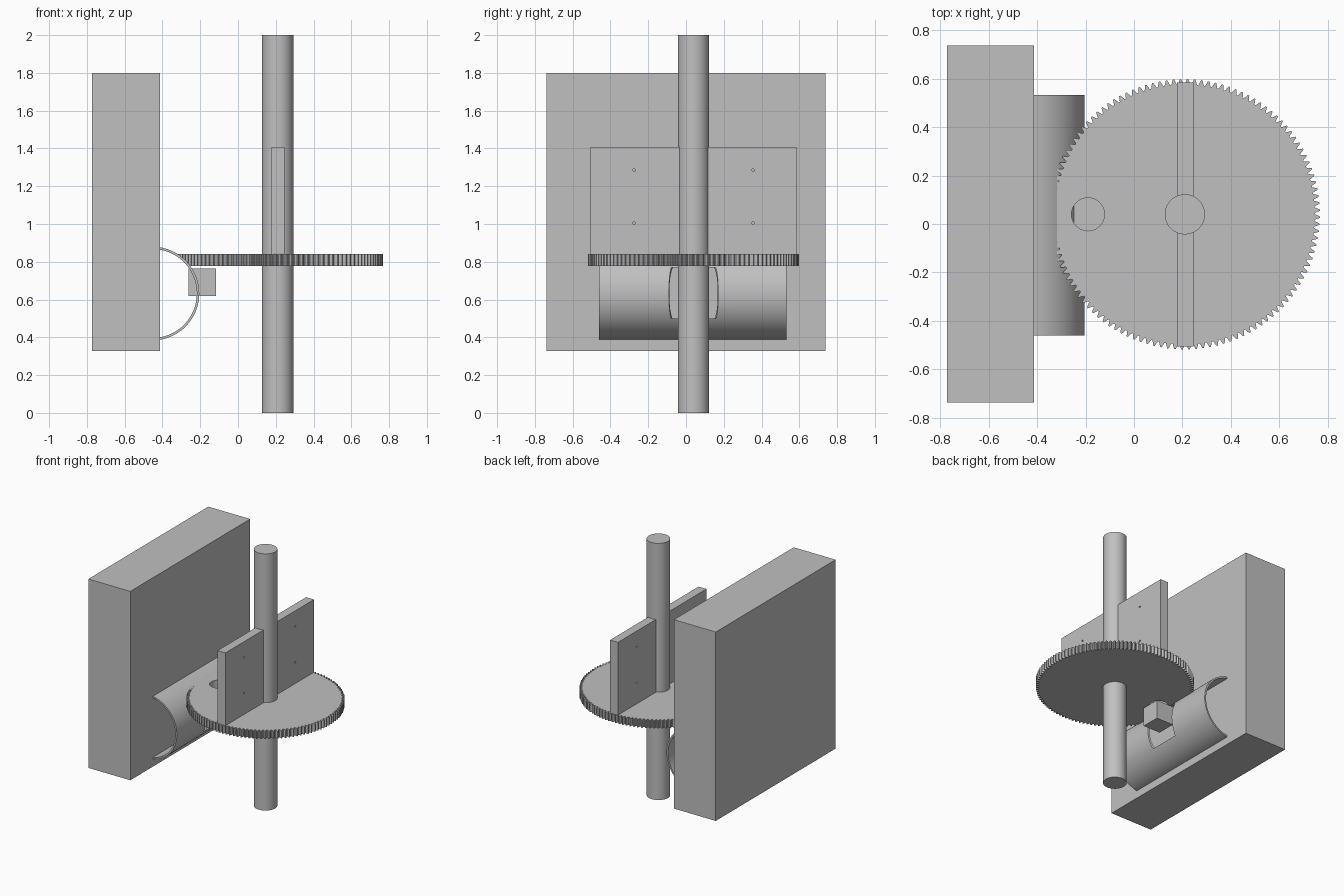
import bpy, bmesh, math
from mathutils import Vector

if "Cube" in bpy.data.objects:
    bpy.data.objects.remove(bpy.data.objects["Cube"])

grey = bpy.data.materials.new("plain grey")
grey.diffuse_color = (0.53, 0.53, 0.53, 1)
grey.use_nodes = True
grey.node_tree.nodes["Principled BSDF"].inputs["Base Color"].default_value = grey.diffuse_color
CY = 0.04            # shared centre line of shaft, gear and motor
SHAFT_X = 0.21
MOTOR_X = -0.19


def prism(name, points, axis, start, end):
    """Extrude a closed 2D outline along x, y or z."""
    place = {"x": lambda a, b, t: (t, a, b),
             "y": lambda a, b, t: (a, t, b),
             "z": lambda a, b, t: (a, b, t)}[axis]
    bm = bmesh.new()
    face = bm.faces.new([bm.verts.new(place(a, b, start)) for a, b in points])
    moved = bmesh.ops.extrude_face_region(bm, geom=[face])["geom"]
    verts = [g for g in moved if isinstance(g, bmesh.types.BMVert)]
    bmesh.ops.translate(bm, verts=verts, vec=Vector(place(0, 0, end - start)))
    bmesh.ops.recalc_face_normals(bm, faces=bm.faces)
    mesh = bpy.data.meshes.new(name)
    bm.to_mesh(mesh)
    bm.free()
    mesh.materials.append(grey)
    ob = bpy.data.objects.new(name, mesh)
    bpy.context.collection.objects.link(ob)
    return ob


def arc(cx, cy, r, a0, a1, n):
    return [(cx + r * math.cos(a0 + (a1 - a0) * i / n),
             cy + r * math.sin(a0 + (a1 - a0) * i / n)) for i in range(n + 1)]


def circle(cx, cy, r, n):
    return arc(cx, cy, r, 0, math.tau, n)[:-1]


def box(name, x0, x1, y0, y1, z0, z1):
    return prism(name, [(x0, y0), (x1, y0), (x1, y1), (x0, y1)], "z", z0, z1)


def activate(ob):
    bpy.ops.object.select_all(action="DESELECT")
    ob.select_set(True)
    bpy.context.view_layer.objects.active = ob


def cut(ob, cutter):
    mod = ob.modifiers.new("cut", "BOOLEAN")
    mod.operation = "DIFFERENCE"
    mod.solver = "EXACT"
    mod.object = cutter
    activate(ob)
    bpy.ops.object.modifier_apply(modifier=mod.name)
    bpy.data.objects.remove(cutter)


def smooth(ob):
    activate(ob)
    bpy.ops.object.shade_smooth_by_angle(angle=math.radians(25))


# wall block
box("wall_block", -0.773, -0.412, -0.738, 0.738, 0.328, 1.8)

# upright shaft
smooth(prism("shaft", circle(SHAFT_X, CY, 0.083, 64), "z", 0, 2))

# half pipe fixed to the wall, with a round pocket for the motor
PIPE_X, PIPE_Z, PIPE_R = -0.453, 0.632, 0.248
half = math.acos(0.038 / PIPE_R)
outline = (arc(PIPE_X, PIPE_Z, PIPE_R, -half, half, 48)
           + arc(PIPE_X, PIPE_Z, PIPE_R - 0.013, half, -half, 48))
pipe = prism("half_pipe", outline, "y", -0.46, 0.532)
cut(pipe, prism("pocket_cutter", circle(MOTOR_X, CY, 0.131, 64), "z", 0.5, 0.77))
smooth(pipe)

# toothed wheel, trimmed where it meets the pipe, with a motor hole
TEETH = 120
teeth = []
for i in range(TEETH):
    for step, r in ((0, 0.537), (0.2, 0.537), (0.5, 0.558), (0.7, 0.558)):
        a = math.tau * (i + step) / TEETH
        teeth.append((SHAFT_X + r * math.cos(a), CY + r * math.sin(a)))
gear = prism("gear", teeth, "z", 0.778, 0.84)
cut(gear, prism("pipe_cutter", circle(PIPE_X, PIPE_Z, PIPE_R - 0.002, 96), "y", -0.46, 0.532))
cut(gear, prism("hole_cutter", circle(MOTOR_X, CY, 0.068, 48), "z", 0.7, 0.9))
smooth(gear)

# small motor under the wheel
box("motor", MOTOR_X - 0.073, MOTOR_X + 0.073, CY - 0.073, CY + 0.073, 0.618, 0.764)

# two upright plates either side of the shaft, each with two pin holes
for name, side in (("front_plate", -1), ("back_plate", 1)):
    y0, y1 = sorted((CY + side * 0.07, CY + side * 0.545))
    plate = box(name, 0.177, 0.245, y0, y1, 0.838, 1.407)
    for z in (1.005, 1.285):
        cut(plate, prism("pin_cutter", circle(CY + side * 0.315, z, 0.007, 12), "x", 0.1, 0.3))
